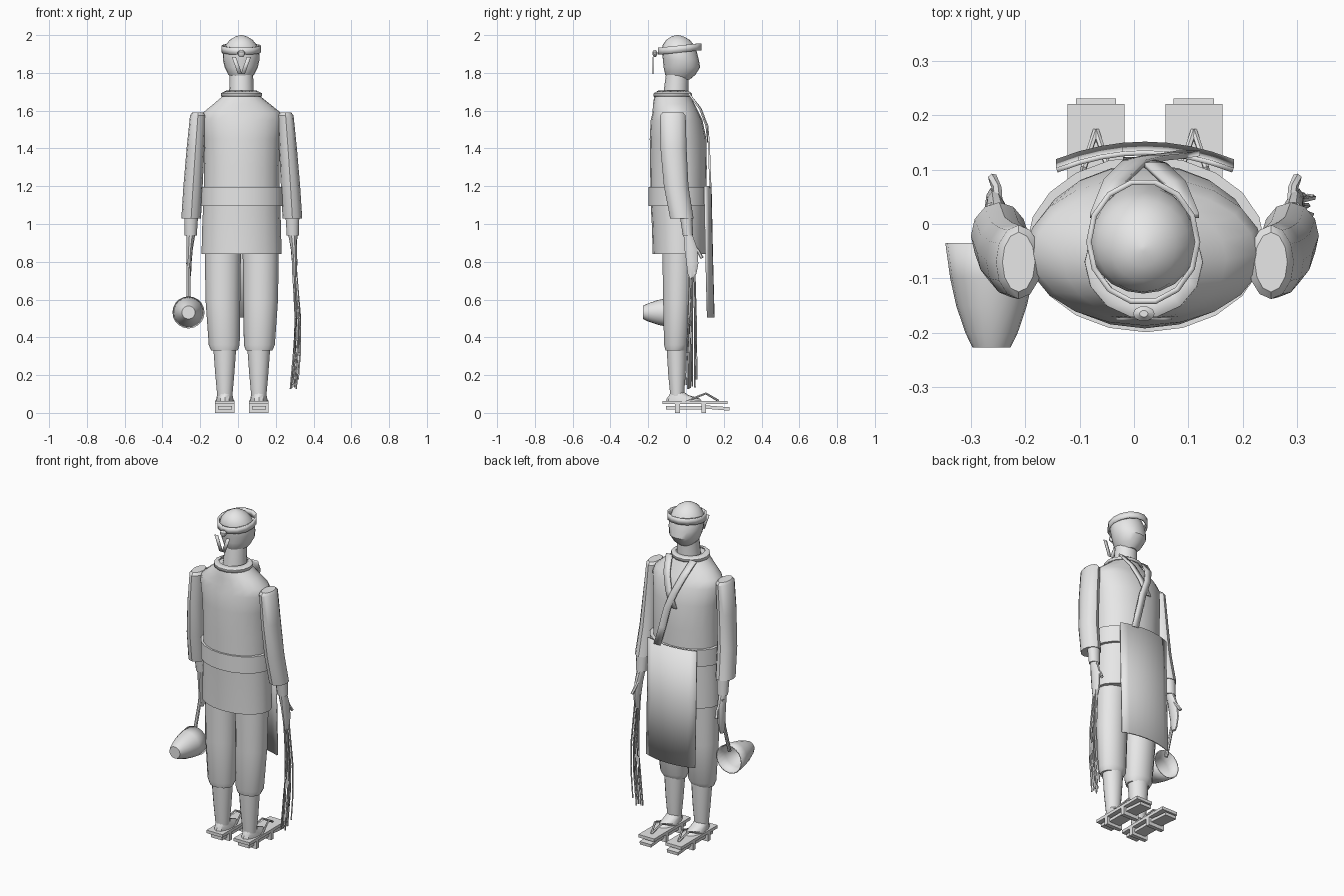
import bpy, bmesh, math, random
from mathutils import Vector, Matrix

random.seed(4)
CX = 0.02  # symmetry axis of the figure
grey = bpy.data.materials.new("plain_grey")
grey.diffuse_color = (0.8, 0.8, 0.8, 1)


def finish(name, bm, angle=35, thick=0, offset=0):
    bmesh.ops.recalc_face_normals(bm, faces=bm.faces)
    me = bpy.data.meshes.new(name)
    bm.to_mesh(me)
    bm.free()
    ob = bpy.data.objects.new(name, me)
    bpy.context.collection.objects.link(ob)
    me.materials.append(grey)
    if thick:
        m = ob.modifiers.new("thickness", 'SOLIDIFY')
        m.thickness, m.offset = thick, offset
    bpy.ops.object.select_all(action='DESELECT')
    ob.select_set(True)
    bpy.context.view_layer.objects.active = ob
    bpy.ops.object.shade_smooth_by_angle(angle=math.radians(angle))
    return ob


def skin(bm, rings, caps=True):
    for a, b in zip(rings, rings[1:]):
        n = len(a)
        for i in range(n):
            bm.faces.new((a[i], a[(i + 1) % n], b[(i + 1) % n], b[i]))
    if caps:
        bm.faces.new(rings[0])
        bm.faces.new(rings[-1])


def loft(name, rows, n=16, caps=True, thick=0, tilt=0):
    # rows of (z, centre x, centre y, radius x, radius y); tilt lifts the +y side
    bm = bmesh.new()
    rings = []
    for z, x, y, rx, ry in rows:
        ring = []
        for i in range(n):
            t = 2 * math.pi * i / n
            ring.append(bm.verts.new((x + rx * math.cos(t), y + ry * math.sin(t),
                                      z + tilt * math.sin(t))))
        rings.append(ring)
    skin(bm, rings, caps)
    return finish(name, bm, thick=thick)


def tube(name, pts, r, n=6):
    bm = bmesh.new()
    pts = [Vector(p) for p in pts]
    rings = []
    for i, p in enumerate(pts):
        d = (pts[min(i + 1, len(pts) - 1)] - pts[max(i - 1, 0)]).normalized()
        q = Vector((0, 0, 1)).rotation_difference(d)
        rings.append([bm.verts.new(p + q @ Vector((r * math.cos(2 * math.pi * k / n),
                                                   r * math.sin(2 * math.pi * k / n), 0)))
                      for k in range(n)])
    skin(bm, rings)
    return finish(name, bm)


def ribbon(name, pts, w, thick):
    bm = bmesh.new()
    pairs = [[bm.verts.new((x + s * w / 2, y, z)) for s in (-1, 1)] for x, y, z in pts]
    for a, b in zip(pairs, pairs[1:]):
        bm.faces.new((a[0], a[1], b[1], b[0]))
    return finish(name, bm, thick=thick)


def box(name, x, y, z, sx, sy, sz, pitch=0):
    bm = bmesh.new()
    bmesh.ops.create_cube(bm, size=1, matrix=Matrix.Translation((x, y, z))
                          @ Matrix.Rotation(pitch, 4, 'X') @ Matrix.Diagonal((sx, sy, sz, 1)))
    return finish(name, bm)


# head, neck and headband
loft("head", [(1.765, .017, -.035, .045, .055), (1.79, .017, -.03, .068, .08),
              (1.83, .017, -.022, .088, .097), (1.87, .017, -.027, .097, .095),
              (1.91, .017, -.035, .098, .093), (1.945, .017, -.04, .085, .085),
              (1.975, .017, -.043, .06, .062), (1.992, .017, -.045, .032, .034),
              (2.0, .017, -.045, .005, .005)], 20)
loft("neck", [(1.66, .018, -.055, .068, .068), (1.72, .018, -.052, .064, .064),
              (1.80, .018, -.045, .062, .06)])
loft("headband", [(1.908, .017, -.033, .1, .112), (1.945, .017, -.033, .1, .112)],
     14, caps=False, thick=.01, tilt=.012)
loft("headband_knot", [(1.885, .018, -.165, .01, .006), (1.897, .018, -.165, .02, .014),
                       (1.91, .018, -.165, .02, .014), (1.92, .018, -.165, .008, .006)], 10)
for s in (-1, 1):
    ribbon("headband_tail", [(.018 + s * .008, -.175, 1.795), (.018 + s * .04, -.175, 1.885)],
           .022, .004)

# jacket: torso, skirt, belt, collar
loft("jacket_body", [(1.15, .02, -.04, .2, .148), (1.3, .02, -.04, .2, .15),
                     (1.45, .02, -.042, .205, .15), (1.55, .02, -.05, .218, .137),
                     (1.59, .02, -.055, .205, .122), (1.635, .02, -.065, .15, .11),
                     (1.68, .018, -.072, .095, .095)], 20)
loft("jacket_skirt", [(.84, .019, -.035, .212, .141), (1.0, .019, -.036, .208, .145),
                      (1.12, .02, -.038, .203, .15)], 20)
loft("belt", [(1.095, .022, -.037, .219, .162), (1.195, .022, -.037, .219, .162)], 20)
loft("collar", [(1.676, .018, -.07, .105, .1), (1.69, .018, -.07, .105, .1),
                (1.702, .018, -.068, .08, .08)], 14, caps=False, thick=.008)
ribbon("lapel", [(.1, .015, 1.69), (.075, .075, 1.61), (.04, .108, 1.52), (0, .118, 1.43)],
       .04, .01)
ribbon("apron_strap", [(-.06, .015, 1.69), (-.035, .078, 1.61), (.0, .113, 1.52),
                       (.04, .122, 1.42), (.07, .125, 1.3), (.1, .13, 1.19)], .042, .01)

# apron: a curved hanging panel
bm = bmesh.new()
cols = []
for i in range(9):
    u = i / 4 - 1
    cols.append([bm.verts.new((.02 + .162 * u, y - .032 * u * u, z))
                 for z, y in ((1.2, .131), (.85, .138), (.505, .147))])
for a, b in zip(cols, cols[1:]):
    for j in range(2):
        bm.faces.new((a[j], b[j], b[j + 1], a[j + 1]))
finish("apron", bm, thick=.009)

for s, side in ((-1, "left"), (1, "right")):
    X = lambda d: CX + s * d
    # arm
    loft(side + "_sleeve", [(1.59, X(.232), -.07, .03, .055), (1.575, X(.232), -.07, .042, .068),
                            (1.4, X(.245), -.066, .047, .069), (1.2, X(.258), -.052, .051, .065),
                            (1.03, X(.268), -.022, .052, .062)], 12)
    loft(side + "_forearm", [(1.05, X(.268), 0, .037, .034), (.94, X(.27), .01, .032, .027)], 12)
    loft(side + "_hand", [(.945, X(.27), .01, .024, .024), (.87, X(.276), .026, .017, .036),
                          (.79, X(.28), .034, .014, .033), (.735, X(.28), .032, .012, .024),
                          (.715, X(.28), .03, .008, .012)], 10)
    tube(side + "_thumb", [(X(.27), .03, .9), (X(.272), .065, .855), (X(.28), .085, .82)], .009)
    # leg
    loft(side + "_trouser", [(.33, X(.092), -.055, .07, .055), (.36, X(.093), -.05, .082, .068),
                             (.6, X(.1), -.045, .092, .078), (.9, X(.1), -.04, .096, .088)], 14)
    loft(side + "_calf", [(.09, X(.09), -.047, .04, .037), (.2, X(.09), -.048, .05, .047),
                          (.36, X(.09), -.05, .062, .055)], 14)
    loft(side + "_foot", [(.062, X(.09), -.01, .046, .095), (.075, X(.09), -.015, .045, .088),
                          (.095, X(.09), -.038, .041, .05), (.11, X(.09), -.046, .037, .036)], 12)
    # wooden sandal
    box(side + "_sandal_board", X(.09), .048, .055, .105, .345, .018)
    for y in (-.045, .095):
        box(side + "_sandal_tooth", X(.09), y, .024, .105, .024, .048)
    box(side + "_sandal_heel_runner", X(.09), -.005, .027, .074, .2, .018)
    box(side + "_sandal_toe_runner", X(.09), .165, .026, .074, .13, .018, -.08)
    for k in (-1, 1):
        tube(side + "_sandal_thong", [(X(.09) + k * .045, 0, .062), (X(.09) + k * .022, .105, .103),
                                      (X(.09), .172, .064)], .006)

# ladle: handle and hollow cup opening forward
tube("ladle_handle", [(-.262, .03, .92), (-.262, .012, .75), (-.262, -.04, .58)], .01, 8)
bm = bmesh.new()
rings = []
for y, r in ((-.035, .082), (-.1, .073), (-.15, .062), (-.2, .045), (-.225, .033)):
    rings.append([bm.verts.new((-.262 + r * math.cos(t), y, .532 + r * math.sin(t)))
                  for t in (2 * math.pi * k / 20 for k in range(20))])
skin(bm, rings, caps=False)
bm.faces.new(rings[-1])
finish("ladle_cup", bm, 50, thick=.006)

# hanging bundle of strands in the other hand
for i in range(9):
    u = i / 8 - .5
    v = random.uniform(-.5, .5)
    tube("strand", [(.295 + u * .012, .03 + v * .015, .93), (.3 + u * .02, .033 + v * .03, .75),
                    (.317 + u * .028, .032 + v * .05, .5), (.312 + u * .035, .03 + v * .06, .32),
                    (.298 + u * .04, .03 + v * .065, random.uniform(.12, .19))], .0045, 4)
